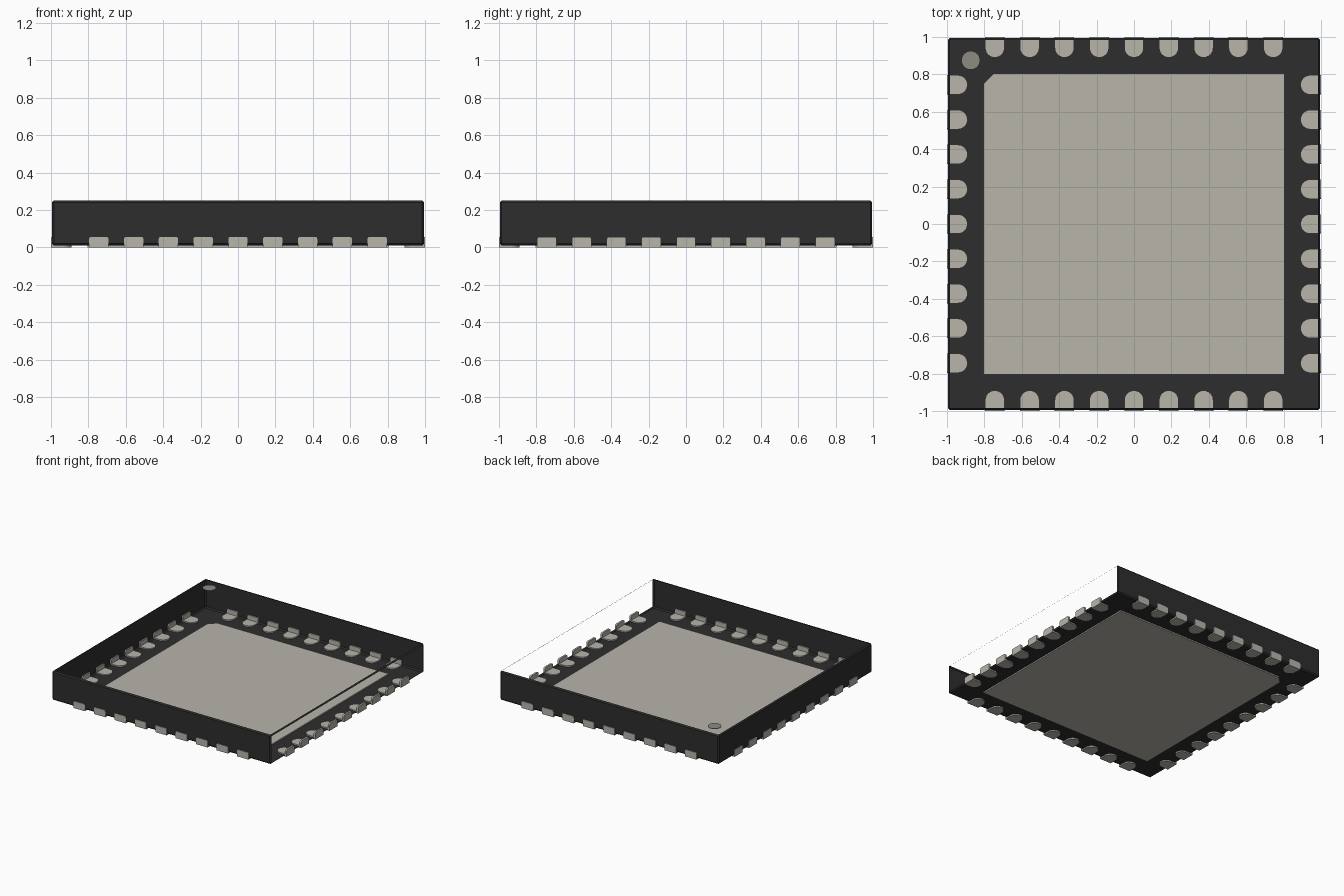
import bpy, bmesh
from math import pi, sin, cos
from mathutils import Matrix, Vector

cube = bpy.data.objects.get("Cube")
if cube:
    bpy.data.objects.remove(cube, do_unlink=True)


def material(name, rgb):
    m = bpy.data.materials.new(name)
    m.use_nodes = True
    m.diffuse_color = (*rgb, 1)
    m.node_tree.nodes["Principled BSDF"].inputs["Base Color"].default_value = (*rgb, 1)
    return m


black = material("black plastic", (0.027, 0.027, 0.027))
metal = material("tinned metal", (0.48, 0.46, 0.41))
grey = material("marker grey", (0.27, 0.26, 0.22))


def prism(bm, outline, depth):
    """Extrude a closed outline of 3D points along the depth vector."""
    face = bm.faces.new([bm.verts.new(p) for p in outline])
    new = bmesh.ops.extrude_face_region(bm, geom=[face])["geom"]
    bmesh.ops.translate(bm, vec=depth, verts=[v for v in new if isinstance(v, bmesh.types.BMVert)])


def finish(bm, name, mat):
    bmesh.ops.recalc_face_normals(bm, faces=bm.faces)
    mesh = bpy.data.meshes.new(name)
    bm.to_mesh(mesh)
    bm.free()
    mesh.materials.append(mat)
    return mesh


def place(mesh, name, turn=0):
    ob = bpy.data.objects.new(name, mesh)
    ob.rotation_euler.z = turn
    bpy.context.collection.objects.link(ob)
    return ob


# Package shell: bevelled box, open on top and on its left side
HALF, LOW, TOP = 0.995, 0.01, 0.25
bm = bmesh.new()
bmesh.ops.create_cube(bm, size=1, matrix=Matrix.Translation((0, 0, (LOW + TOP) / 2))
                      @ Matrix.Diagonal((2 * HALF, 2 * HALF, TOP - LOW, 1)))
bmesh.ops.bevel(bm, geom=list(bm.edges), offset=0.01, segments=1, affect='EDGES')
bm.normal_update()
opened = [f for f in bm.faces if f.normal.z > 0.99 or f.normal.x > 0.99]
bmesh.ops.delete(bm, geom=opened, context='FACES')
place(finish(bm, "package_shell", black), "package_shell")

# Central heat pad with one clipped corner
bm = bmesh.new()
P, CLIP = 0.805, 0.055
prism(bm, [(-P, -P, 0), (P, -P, 0), (P, P, 0), (-P + CLIP, P, 0), (-P, P - CLIP, 0)],
      Vector((0, 0, 0.02)))
place(finish(bm, "heat_pad", metal), "heat_pad")

# Contact: a round-ended foot with an upright tab at the rim
W, TAB, R = 0.052, 0.057, 0.012
bm = bmesh.new()
arc = [(W * cos(a), 0.942 - W * sin(a), 0) for a in (i * pi / 12 for i in range(13))]
prism(bm, [(W, 0.992, 0)] + arc + [(-W, 0.992, 0)], Vector((0, 0, 0.02)))
corner = [(W - R + R * cos(a), TAB - R + R * sin(a)) for a in (i * pi / 8 for i in range(5))]
tab = [(W, 0)] + corner
tab += [(-x, z) for x, z in reversed(tab)]
prism(bm, [(x, 0.985, z) for x, z in tab], Vector((0, 0.015, 0)))
contact = finish(bm, "contact", metal)

# Nine contacts on each of the four sides
PITCH = 0.186
for side, name in enumerate(("back", "right", "front", "left")):
    turn = side * pi / 2
    for i in range(-4, 5):
        ob = place(contact, f"{name}_contact_{i + 5}", turn)
        ob.location = Matrix.Rotation(turn, 3, 'Z') @ Vector((i * PITCH, 0, 0))

# Orientation marker at the top corner
bm = bmesh.new()
bmesh.ops.create_cone(bm, cap_ends=True, segments=32, radius1=0.05, radius2=0.05, depth=0.004,
                      matrix=Matrix.Translation((-0.873, 0.875, 0.249)))
place(finish(bm, "corner_marker", grey), "corner_marker")
